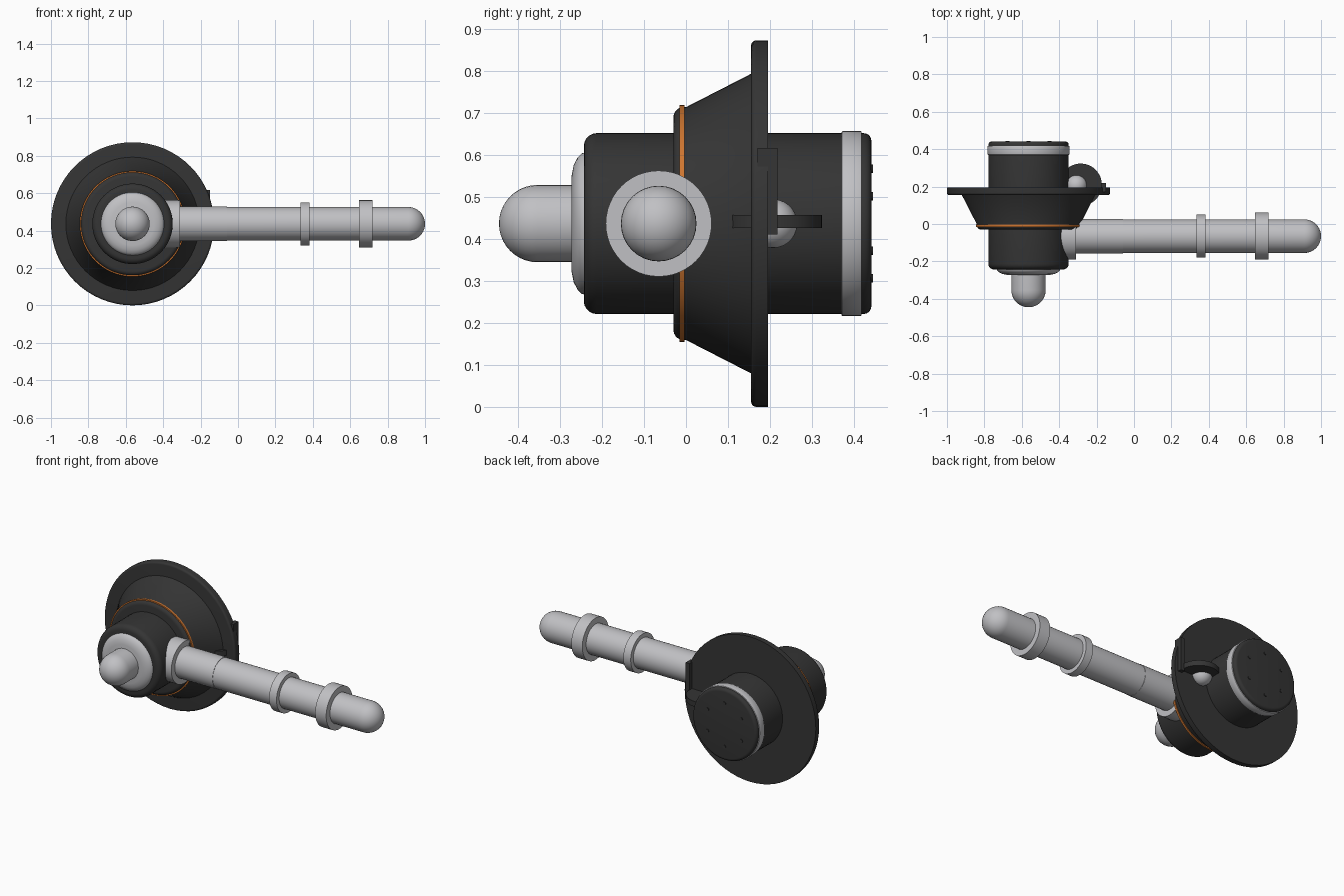
import bpy, bmesh, math
from mathutils import Matrix, Vector

cube = bpy.data.objects.get("Cube")
if cube:
    bpy.data.objects.remove(cube, do_unlink=True)


def material(name, rgb):
    m = bpy.data.materials.new(name)
    m.use_nodes = True
    m.diffuse_color = (*rgb, 1)
    m.node_tree.nodes["Principled BSDF"].inputs["Base Color"].default_value = (*rgb, 1)
    return m


DARK = material("charcoal", (0.035, 0.035, 0.035))
LIGHT = material("light_grey", (0.53, 0.53, 0.55))
ORANGE = material("orange", (0.62, 0.18, 0.03))

CX, CZ = -0.564, 0.436      # main axis, along y
PIPE_Y = -0.065             # side pipe axis, along x
ALONG = {
    "x": Matrix.Rotation(math.pi / 2, 4, "Y"),
    "y": Matrix.Rotation(-math.pi / 2, 4, "X"),
    "z": Matrix.Identity(4),
}


def finish(name, bm, mat):
    bmesh.ops.recalc_face_normals(bm, faces=bm.faces)
    mesh = bpy.data.meshes.new(name)
    bm.to_mesh(mesh)
    bm.free()
    mesh.materials.append(mat)
    obj = bpy.data.objects.new(name, mesh)
    bpy.context.collection.objects.link(obj)
    bpy.ops.object.select_all(action="DESELECT")
    obj.select_set(True)
    bpy.context.view_layer.objects.active = obj
    bpy.ops.object.shade_smooth_by_angle(angle=math.radians(35))
    return obj


def lathe(name, profile, mat, axis="y", centre=(CX, 0, CZ), sides=64):
    """Revolve (distance along axis, radius) points and close the ends."""
    bm = bmesh.new()
    rings = []
    for t, r in profile:
        if r < 1e-4:
            rings.append([bm.verts.new((0, 0, t))])
        else:
            rings.append([bm.verts.new((r * math.cos(a), r * math.sin(a), t))
                          for a in (math.tau * i / sides for i in range(sides))])
    for a, b in zip(rings, rings[1:]):
        for i in range(sides):
            j = (i + 1) % sides
            quad = [a[i % len(a)], a[j % len(a)], b[j % len(b)], b[i % len(b)]]
            bm.faces.new(list(dict.fromkeys(quad)))
    for ring in (rings[0], rings[-1]):
        if len(ring) > 1:
            bm.faces.new(ring)
    bm.transform(Matrix.Translation(Vector(centre)) @ ALONG[axis])
    return finish(name, bm, mat)


def rounded(t0, t1, r, start=0.0, end=0.0, steps=5):
    """Cylinder profile with optional rounded rims."""
    angles = [math.pi / 2 * i / steps for i in range(steps + 1)]
    pts = [(t0, r)]
    if start:
        pts = [(t0 + start * (1 - math.cos(a)), r - start * (1 - math.sin(a))) for a in angles]
    if end:
        pts += [(t1 - end * (1 - math.sin(a)), r - end * (1 - math.cos(a))) for a in angles]
    else:
        pts.append((t1, r))
    return pts


# Main housing
lathe("front_drum", rounded(-0.243, 0.0, 0.215, start=0.03), DARK)
lathe("front_cap", [(-0.272, 0.115), (-0.267, 0.14), (-0.258, 0.157),
                    (-0.248, 0.167), (-0.235, 0.171)], LIGHT)
lathe("nose", rounded(-0.445, -0.25, 0.092, start=0.092, steps=10), LIGHT, sides=32)
lathe("cone_skirt", rounded(-0.03, 0.0, 0.277, start=0.024) + [(0.16, 0.359)], DARK)
lathe("accent_ring", rounded(-0.015, -0.003, 0.282), ORANGE)
lathe("flange", rounded(0.155, 0.195, 0.436, start=0.012), DARK)
lathe("rear_drum", rounded(0.18, 0.441, 0.215, end=0.018), DARK)
lathe("rear_band", rounded(0.37, 0.418, 0.22, start=0.003, end=0.003, steps=2), LIGHT)

# Rear bolts in a hexagon
for i in range(6):
    a = math.radians(30 + 60 * i)
    lathe(f"rear_bolt_{i + 1}", rounded(0.435, 0.445, 0.01), DARK, sides=12,
          centre=(CX + 0.13 * math.cos(a), 0, CZ + 0.13 * math.sin(a)))

# Side pipe with collars
pipe_centre = (0, PIPE_Y, CZ)
lathe("pipe_sleeve", rounded(-0.38, -0.06, 0.092), LIGHT, "x", pipe_centre, 32)
lathe("side_pipe", rounded(-0.38, 1.0, 0.09, end=0.09, steps=10), LIGHT, "x", pipe_centre, 32)
for name, x0, x1, r in (("root_collar", -0.39, -0.31, 0.126),
                        ("middle_collar", 0.333, 0.382, 0.115),
                        ("outer_collar", 0.647, 0.72, 0.126)):
    lathe(name, rounded(x0, x1, r), LIGHT, "x", pipe_centre, 48)

# Latch behind the flange: disc, ball and upright tab
lathe("latch_disc", rounded(-0.011, 0.021, 0.113), DARK, "z", (-0.285, 0.21, CZ), 48)
ball = [(-0.058 * math.cos(math.pi * i / 14), 0.058 * math.sin(math.pi * i / 14))
        for i in range(15)]
lathe("latch_ball", ball, LIGHT, "z", (-0.308, 0.207, CZ), 32)
bm = bmesh.new()
bmesh.ops.create_cube(bm, size=1)
bm.transform(Matrix.Translation((-0.163, 0.194, 0.513)) @ Matrix.Diagonal((0.026, 0.048, 0.205, 1)))
finish("latch_tab", bm, DARK)
